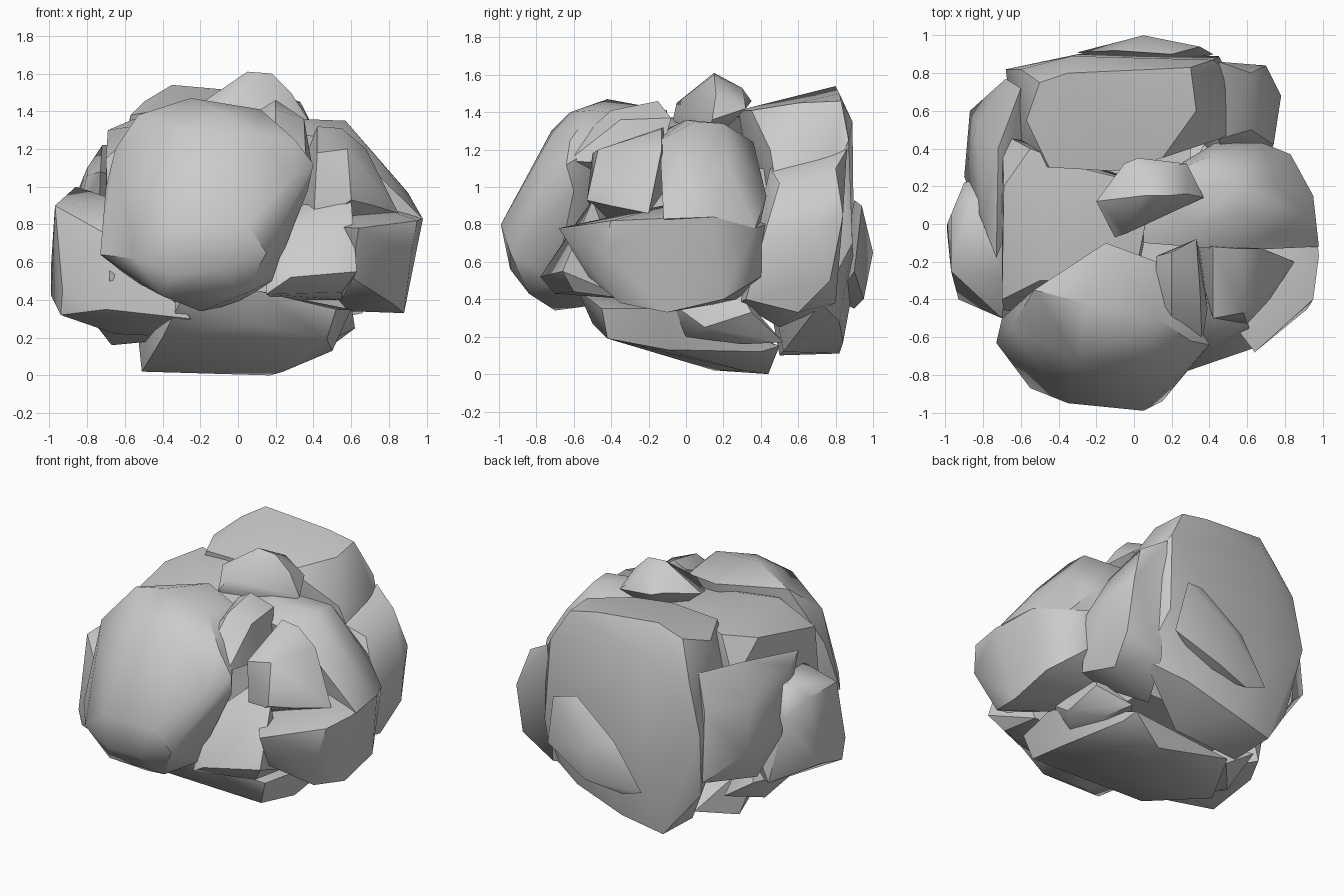
import bpy, bmesh, math


def boulder(name, pts, angle=38):
    """Faceted stone: the hull of a few corner points, softly shaded."""
    bm = bmesh.new()
    for p in pts:
        bm.verts.new(p)
    bmesh.ops.convex_hull(bm, input=bm.verts[:])
    loose = [v for v in bm.verts if not v.link_faces]
    bmesh.ops.delete(bm, geom=loose, context='VERTS')
    bmesh.ops.dissolve_limit(bm, angle_limit=math.radians(4),
                             verts=bm.verts[:], edges=bm.edges[:])
    bmesh.ops.recalc_face_normals(bm, faces=bm.faces[:])
    me = bpy.data.meshes.new(name)
    bm.to_mesh(me)
    bm.free()
    ob = bpy.data.objects.new(name, me)
    bpy.context.collection.objects.link(ob)
    bpy.ops.object.select_all(action='DESELECT')
    ob.select_set(True)
    bpy.context.view_layer.objects.active = ob
    bpy.ops.object.shade_smooth_by_angle(angle=math.radians(angle))
    return ob


# large stone at the front
boulder("front_boulder", [
    (-.73, -.63, .64), (-.7, -.5, 1.0), (-.65, -.55, 1.2), (-.53, -.35, 1.38),
    (-.15, -.1, 1.41), (-.25, -.42, 1.47), (.12, -.5, 1.41), (.3, -.62, 1.25),
    (.4, -.64, 1.12), (.37, -.6, .98), (-.13, -.78, 1.16), (.29, -.76, 1.05),
    (-.3, -.72, 1.3), (.08, -.72, 1.28), (-.1, -.62, 1.4), (.12, -.2, 1.37),
    (.05, -.99, .8), (.15, -.94, .65), (-.35, -.95, .78), (-.55, -.87, .62),
    (-.1, -.94, .56), (-.35, -.9, .53), (-.4, -.82, .42), (.03, -.84, .43),
    (-.2, -.7, .34), (0, -.4, .38), (-.55, -.4, .5), (.18, -.7, .5)])

# large stone on the right: broad lower mass and a crown set further back
boulder("right_boulder", [
    (.98, -.17, .83), (.95, -.4, .82), (.87, -.47, .8), (.64, -.68, .78),
    (.95, .15, .84), (.83, .37, .78), (.68, .43, .8), (.43, .43, .8),
    (.88, -.1, .33), (.6, -.1, .34), (.88, .2, .4), (.72, .4, .52),
    (.6, -.52, .52), (.82, -.35, .38), (.4, .3, .4), (.92, -.45, .65),
    (.6, .1, .95), (.35, -.3, .8)])
boulder("right_crown", [
    (.98, -.12, .83), (.95, .15, .84), (.83, .37, .78), (.68, .43, .95),
    (.43, .43, .95), (.4, .36, 1.24), (.57, .05, 1.35), (.57, .2, 1.34),
    (.3, 0, 1.36), (.75, -.05, 1.14), (.75, .22, 1.12), (.9, .05, .97),
    (.55, -.14, 1.25), (.2, .2, 1.34), (.05, -.1, 1.31), (.05, .2, 1.34),
    (.2, 0, .7), (.65, .35, .6)])

# tall stone at the back
boulder("back_boulder", [
    (-.57, .55, 1.38), (-.45, .3, 1.4), (-.1, .28, 1.41), (.15, .35, 1.41),
    (.33, .6, 1.45), (.3, .83, 1.46), (-.35, .8, 1.54), (.1, .82, 1.5),
    (-.5, .75, 1.45), (.42, .87, 1.25), (-.33, .89, 1.35), (-.6, .82, 1.2),
    (-.68, .82, .85), (.45, .89, .7), (.25, .82, .28), (-.3, .9, .5),
    (-.62, .72, .4), (-.4, .82, .11), (-.1, .84, .17), (.1, .52, .12),
    (-.4, .5, .1), (.45, .45, 1.2), (.5, .8, 1.12), (.55, .5, .9),
    (.52, .72, .38), (-.62, .35, .9), (.1, .9, .5)])
boulder("back_right_boulder", [
    (.62, .8, 1.1), (.62, .5, 1.02), (.45, .86, 1.2), (.45, .45, 1.1),
    (.7, .84, .85), (.78, .68, .76), (.74, .42, .75), (.7, .77, .5),
    (.69, .32, .4), (.66, .6, .33), (.5, .28, .38), (.45, .8, .38),
    (.3, .5, .25)])
boulder("back_bump", [
    (.05, 1.0, .65), (.35, .94, .9), (.42, .9, .55), (-.3, .91, .4),
    (.1, .95, .4), (.2, .9, .93), (-.15, .9, .35), (-.1, .92, .7),
    (.1, .8, .4)])

# low stones everything rests on
boulder("base_boulder", [
    (.1, -.5, .27), (-.51, .15, .02), (-.4, -.4, .2), (.17, .44, 0),
    (-.1, .2, .03), (.24, .3, .02), (.5, -.1, .13), (.42, .4, .12),
    (.1, -.58, .45), (.6, -.1, .35), (.52, -.45, .35), (.47, -.42, .19),
    (.2, -.3, .15), (-.55, -.1, .4), (-.38, .45, .12), (.4, .5, .15),
    (-.3, -.55, .4)])
boulder("base_right_stone", [
    (.6, -.08, .38), (.62, .1, .25), (.52, 0, .2), (.5, .3, .16),
    (.45, .52, .17), (.6, .35, .33), (.55, .3, .42), (.2, .2, .2),
    (.3, 0, .5)])
boulder("core_stone", [
    (x, y, z) for x in (-.5, .3) for y in (-.3, .45) for z in (.35, 1.1)])

# stones on the left
boulder("left_boulder", [
    (-.97, -.25, .9), (-.99, 0, .6), (-.99, -.05, .42), (-.97, .05, .9),
    (-.9, .22, .8), (-.94, -.35, .32), (-.93, -.4, .45), (-.7, -.5, .75),
    (-.7, -.48, .35), (-.65, -.2, .22), (-.23, -.2, .2), (-.68, -.3, .94),
    (-.6, .3, .9), (-.8, .25, .35), (-.86, .1, 1.0), (-.25, -.5, .3)])
boulder("left_under_stone", [
    (-.78, -.05, .3), (-.67, .1, .16), (-.25, -.3, .2), (-.22, -.5, .32),
    (-.6, -.4, .3), (-.5, .3, .2), (-.72, .3, .35), (-.5, 0, .5)])
boulder("back_left_boulder", [
    (-.9, .25, .7), (-.87, .6, .7), (-.68, .77, 1.0), (-.84, .5, 1.0),
    (-.6, .72, 1.23), (-.72, .4, 1.22), (-.8, .2, 1.1), (-.65, .75, .5),
    (-.75, .3, .4), (-.5, .4, 1.0), (-.73, -.18, 1.08), (-.8, 0, 1.06)])
boulder("upper_left_boulder", [
    (-.7, .48, 1.1), (-.7, -.4, 1.15), (-.69, .2, 1.3), (-.5, -.3, 1.33),
    (-.3, -.15, 1.37), (-.3, .3, 1.38), (-.55, .4, 1.36), (-.68, -.5, .5),
    (-.7, .4, .6), (.1, .2, 1.35), (0, -.3, 1.3), (.1, 0, .6)])

# small stones on top and at the front right
boulder("top_stone", [
    (.05, .15, 1.61), (.18, .15, 1.6), (-.2, .12, 1.44), (-.1, -.07, 1.36),
    (.02, .35, 1.46), (.28, .32, 1.42), (.37, .14, 1.36), (-.05, .32, 1.48),
    (-.04, -.05, 1.45), (.28, .16, 1.5), (.1, .1, 1.2), (.15, .3, 1.53)])
boulder("upper_right_stone", [
    (.12, -.17, 1.41), (.2, -.15, 1.46), (.33, -.08, 1.37), (.35, -.35, 1.36),
    (.2, -.4, 1.41), (.1, -.52, 1.25), (.2, -.64, 1.2), (.36, -.63, 1.14),
    (.39, -.45, 1.13), (.2, -.3, 1.0), (.35, -.15, 1.1)])
boulder("right_shoulder_stone", [
    (.42, -.12, 1.32), (.55, -.13, 1.31), (.68, -.13, 1.2), (.73, -.15, 1.08),
    (.5, -.3, 1.26), (.58, -.47, 1.2), (.42, -.5, 1.18), (.6, -.53, .93),
    (.72, -.4, .9), (.85, -.2, .86), (.4, -.45, .8), (.3, -.1, 1.0)])
boulder("front_right_stone", [
    (.15, -.6, .75), (.4, -.58, .82), (.63, -.66, .55), (.55, -.6, .44),
    (.15, -.7, .43), (.28, -.78, .52), (.6, -.5, .93), (.2, -.3, .4),
    (.55, -.3, .4), (.3, -.3, .9)])
